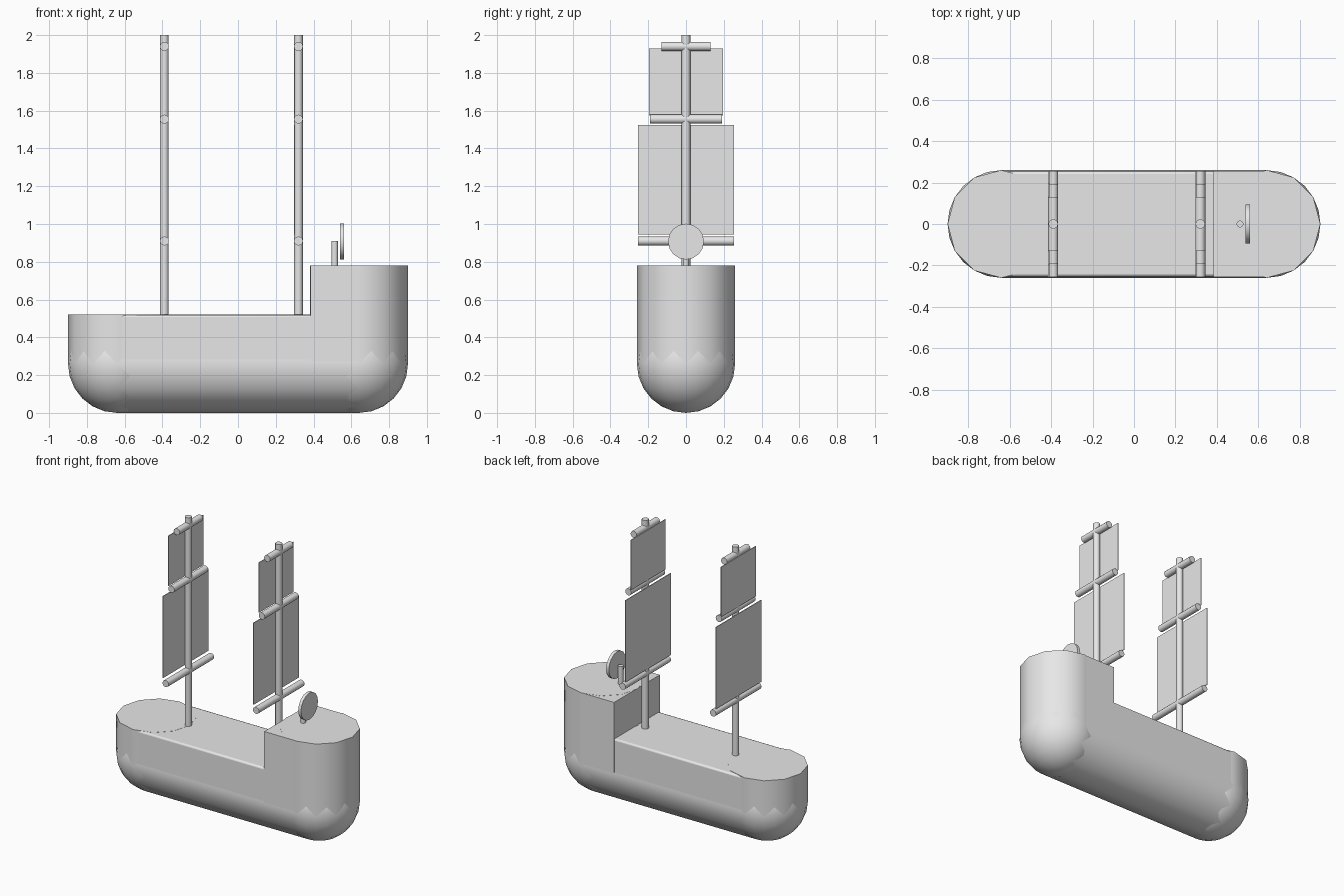
import bpy
from math import pi, radians

cube = bpy.data.objects.get("Cube")
if cube:
    bpy.data.objects.remove(cube, do_unlink=True)

grey = bpy.data.materials.new("plain_grey")
grey.use_nodes = True
grey.diffuse_color = (0.8, 0.8, 0.8, 1)
grey.node_tree.nodes["Principled BSDF"].inputs["Base Color"].default_value = (0.8, 0.8, 0.8, 1)


def finish(name):
    ob = bpy.context.object
    ob.name = name
    ob.data.materials.append(grey)
    bpy.ops.object.shade_smooth_by_angle(angle=radians(40))
    return ob


def box(name, x0, x1, y, z0, z1, bevel=0):
    bpy.ops.mesh.primitive_cube_add(size=1, location=((x0 + x1) / 2, 0, (z0 + z1) / 2))
    bpy.context.object.scale = (x1 - x0, 2 * y, z1 - z0)
    bpy.ops.object.transform_apply(location=False, rotation=False, scale=True)
    ob = finish(name)
    if bevel:
        mod = ob.modifiers.new("soft_edges", "BEVEL")
        mod.width = bevel
        mod.segments = 2
    return ob


def rod(name, radius, length, loc, axis="z", sides=12):
    turn = {"x": (0, pi / 2, 0), "y": (pi / 2, 0, 0), "z": (0, 0, 0)}[axis]
    bpy.ops.mesh.primitive_cylinder_add(vertices=sides, radius=radius, depth=length,
                                        location=loc, rotation=turn)
    return finish(name)


R = 0.26      # hull radius
END = 0.64    # centre of the rounded ends
DECK = 0.52
ROOF = 0.78

# Hull: rounded keel, ball ends, deck block and raised stern
rod("keel", R, 2 * END, (0, 0, R), "x")
for side, x, top in (("bow", -END, DECK), ("stern", END, ROOF)):
    bpy.ops.mesh.primitive_uv_sphere_add(segments=24, ring_count=12, radius=R, location=(x, 0, R))
    finish(side + "_lower_hull")
    rod(side + "_upper_hull", R, top - R, (x, 0, (top + R) / 2))
box("deck_block", -0.645, END, 0.254, R, DECK - 0.001, 0.012)
box("stern_cabin", 0.385, END, 0.256, R, ROOF - 0.001)

# Two masts, each with three yards and two sails
for label, x in (("fore", -0.39), ("main", 0.32)):
    rod(label + "_mast", 0.023, 2 - DECK, (x, 0, (2 + DECK) / 2))
    for level, z, half in (("lower", 0.91, 0.255), ("middle", 1.555, 0.19), ("upper", 1.94, 0.13)):
        rod(f"{label}_{level}_yard", 0.024, 2 * half, (x, 0, z), "y")
    for level, half, z0, z1 in (("lower", 0.255, 0.945, 1.525), ("upper", 0.195, 1.575, 1.93)):
        box(f"{label}_{level}_sail", x - 0.024, x - 0.019, half, z0, z1)

# Steering wheel and its post
rod("wheel_post", 0.017, 0.13, (0.512, 0, 0.845))
rod("steering_wheel", 0.095, 0.022, (0.55, 0, 0.907), "x", 16)
